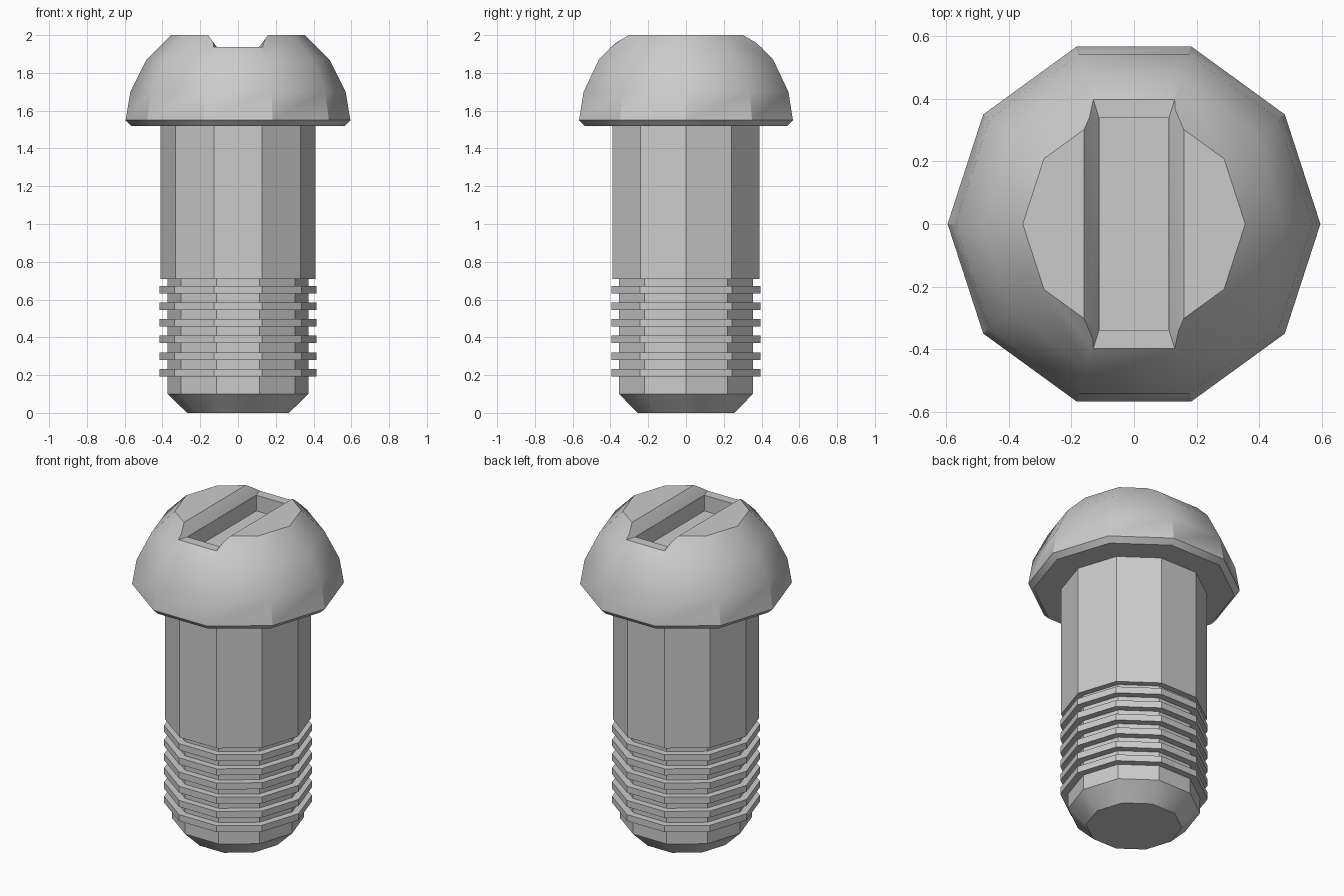
import bpy, bmesh, math

if "Cube" in bpy.data.objects:
    bpy.data.objects.remove(bpy.data.objects["Cube"])

SIDES = 10


def make_object(name, rings):
    """Skin a closed solid through a list of equal-length vertex rings."""
    bm = bmesh.new()
    loops = [[bm.verts.new(p) for p in ring] for ring in rings]
    n = len(loops[0])
    for a, b in zip(loops, loops[1:]):
        for i in range(n):
            j = (i + 1) % n
            bm.faces.new((a[i], a[j], b[j], b[i]))
    bm.faces.new(loops[0][::-1])
    bm.faces.new(loops[-1])
    bmesh.ops.recalc_face_normals(bm, faces=bm.faces[:])
    mesh = bpy.data.meshes.new(name)
    bm.to_mesh(mesh)
    bm.free()
    obj = bpy.data.objects.new(name, mesh)
    bpy.context.collection.objects.link(obj)
    return obj


def lathe(name, profile):
    """Ten-sided solid of revolution from (radius, z) points."""
    step = math.tau / SIDES
    return make_object(name, [[(r * math.cos(i * step), r * math.sin(i * step), z)
                               for i in range(SIDES)] for r, z in profile])


def cut(obj, cutter):
    mod = obj.modifiers.new("cut_" + cutter.name, 'BOOLEAN')
    mod.operation = 'DIFFERENCE'
    mod.solver = 'EXACT'
    mod.object = cutter
    bpy.context.view_layer.objects.active = obj
    bpy.ops.object.modifier_apply(modifier=mod.name)
    bpy.data.objects.remove(cutter)


def smooth(obj):
    bpy.ops.object.select_all(action='DESELECT')
    obj.select_set(True)
    bpy.context.view_layer.objects.active = obj
    bpy.ops.object.shade_smooth_by_angle(angle=math.radians(35))


# Shank: chamfered tip, six thread ridges, plain upper part
profile = [(0.27, 0), (0.372, 0.10)]
for k in range(6):
    z = 0.193 + 0.088 * k
    profile += [(0.372, z), (0.415, z), (0.415, z + 0.04), (0.372, z + 0.04)]
profile += [(0.372, 0.71), (0.41, 0.71), (0.41, 1.52)]
shank = lathe("shank", profile)

# Domed head
head = lathe("head", [(0.565, 1.52), (0.595, 1.55), (0.57, 1.70),
                      (0.485, 1.87), (0.355, 2.0)])

# Slot: bevelled trough, then a deeper straight pocket
trough = make_object("slot_bevel", [
    [(-xb, y, 1.937), (xb, y, 1.937), (0.174, y, 2.02), (-0.174, y, 2.02)]
    for y, xb in ((-0.42, 0.137), (-0.34, 0.112), (0.34, 0.112), (0.42, 0.137))])
pocket = make_object("slot_pocket", [
    [(-0.11, -0.338, z), (0.11, -0.338, z), (0.11, 0.338, z), (-0.11, 0.338, z)]
    for z in (1.84, 1.96)])
cut(head, trough)
cut(head, pocket)

for part in (shank, head):
    smooth(part)
